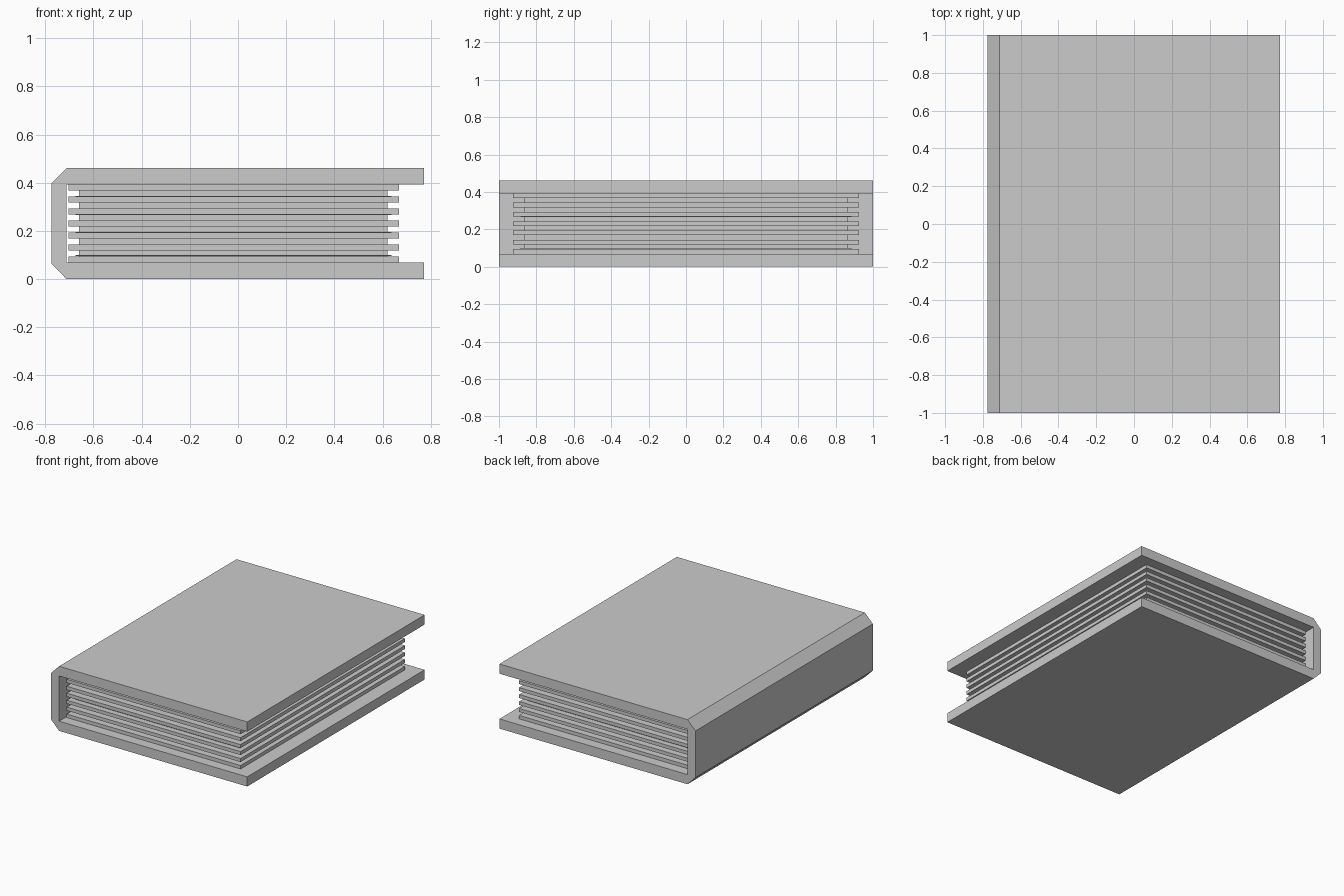
import bpy, bmesh

if "Cube" in bpy.data.objects:
    bpy.data.objects.remove(bpy.data.objects["Cube"])


def finish(name, bm):
    bmesh.ops.recalc_face_normals(bm, faces=bm.faces)
    mesh = bpy.data.meshes.new(name)
    bm.to_mesh(mesh)
    bm.free()
    obj = bpy.data.objects.new(name, mesh)
    bpy.context.collection.objects.link(obj)
    return obj


def extrude_profile(name, points, half_depth):
    """Extrude an x-z outline along y."""
    bm = bmesh.new()
    face = bm.faces.new([bm.verts.new((x, -half_depth, z)) for x, z in points])
    ext = bmesh.ops.extrude_face_region(bm, geom=[face])["geom"]
    verts = [v for v in ext if isinstance(v, bmesh.types.BMVert)]
    bmesh.ops.translate(bm, verts=verts, vec=(0, 2 * half_depth, 0))
    return finish(name, bm)


def sheet(name, x0, x1, half_depth, z0, z1):
    return extrude_profile(name, [(x0, z0), (x1, z0), (x1, z1), (x0, z1)], half_depth)


# Cover: C-shaped profile with a chamfered spine
H, BOARD = 0.461, 0.069
lower = [(-0.712, BOARD), (0.773, BOARD), (0.773, 0), (-0.712, 0), (-0.775, 0.064)]
upper = [(x, H - z) for x, z in reversed(lower)]
extrude_profile("cover", lower + upper, 1.0)

# Page block: alternating wide and recessed layers filling the cover
LAYERS = 13
step = (H - 2 * BOARD) / LAYERS
for i in range(LAYERS):
    z = BOARD + i * step
    if i % 2 == 0:
        sheet(f"wide_pages_{i}", -0.704, 0.669, 0.926, z, z + step)
    else:
        sheet(f"recessed_pages_{i}", -0.66, 0.621, 0.864, z, z + step)

# Thin loose leaves peeking out of some recesses
for n, z in enumerate((0.098, 0.193, 0.268, 0.342)):
    sheet(f"loose_leaf_{n}", -0.675, 0.637, 0.885, z - 0.002, z + 0.002)
